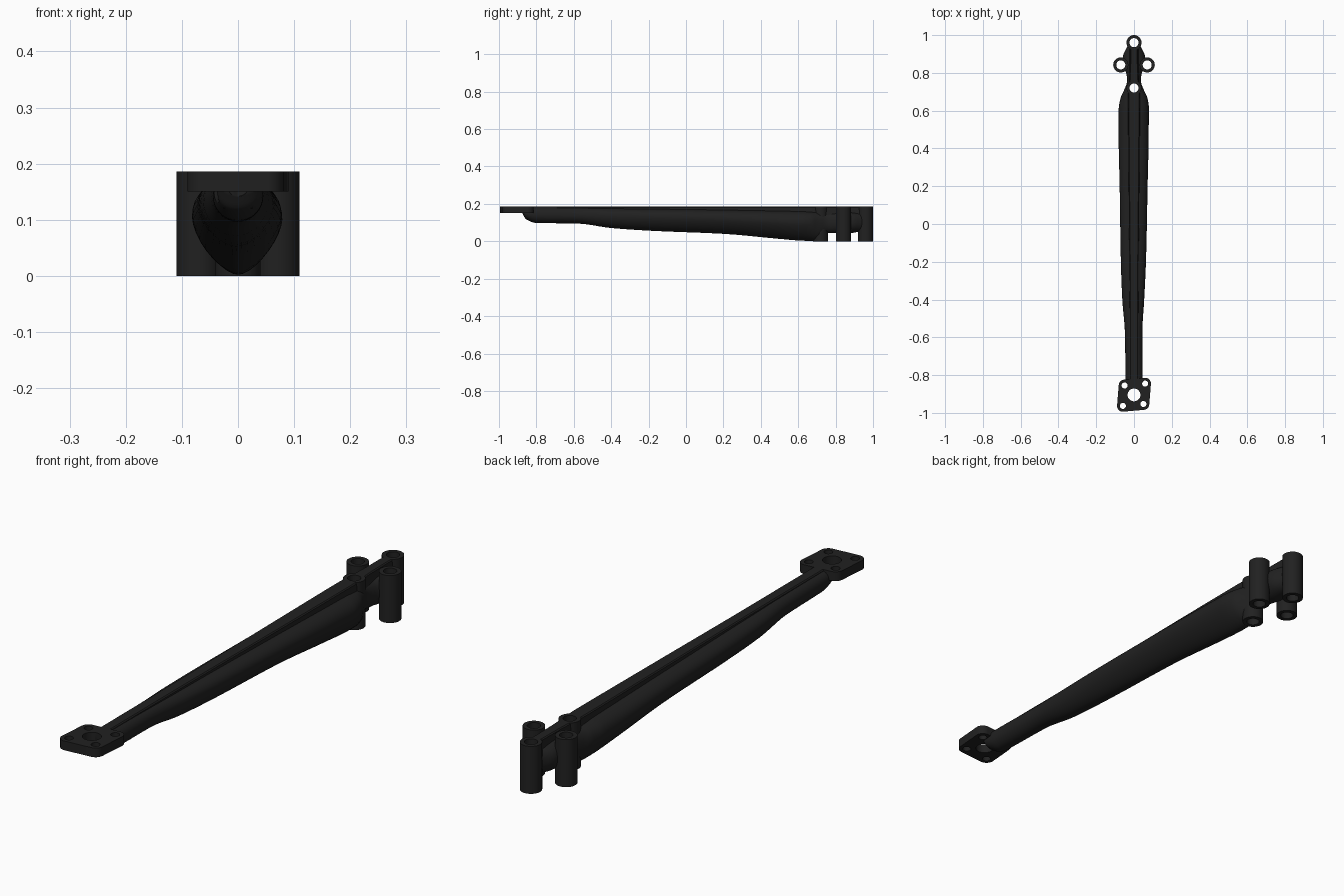
import bpy, bmesh, math
from mathutils import Vector

if "Cube" in bpy.data.objects:
    bpy.data.objects.remove(bpy.data.objects["Cube"])

TOP = 0.186
black = bpy.data.materials.new("black_plastic")
black.diffuse_color = (0.015, 0.015, 0.015, 1)
black.use_nodes = True
black.node_tree.nodes["Principled BSDF"].inputs["Base Color"].default_value = black.diffuse_color


def finish(name, bm):
    bmesh.ops.recalc_face_normals(bm, faces=bm.faces)
    me = bpy.data.meshes.new(name)
    bm.to_mesh(me)
    bm.free()
    ob = bpy.data.objects.new(name, me)
    bpy.context.collection.objects.link(ob)
    me.materials.append(black)
    return ob


def loft(name, rings):
    bm = bmesh.new()
    loops = [[bm.verts.new(p) for p in r] for r in rings]
    n = len(loops[0])
    for a, b in zip(loops, loops[1:]):
        for i in range(n):
            j = (i + 1) % n
            bm.faces.new((a[i], a[j], b[j], b[i]))
    bm.faces.new(loops[0])
    bm.faces.new(loops[-1])
    return finish(name, bm)


def cylinders(name, specs, segs=40):
    """specs: x, y, radius, z0, z1"""
    bm = bmesh.new()
    for x, y, r, z0, z1 in specs:
        res = bmesh.ops.create_cone(bm, cap_ends=True, segments=segs, radius1=r, radius2=r, depth=z1 - z0)
        bmesh.ops.translate(bm, verts=res["verts"], vec=(x, y, (z0 + z1) / 2))
    return finish(name, bm)


def interp(st, steps):
    """Smooth monotone interpolation of the stations"""
    out = []
    for i in range(len(st) - 1):
        p0, p1, p2, p3 = (st[max(0, min(len(st) - 1, i + k))] for k in (-1, 0, 1, 2))
        h = p2[0] - p1[0]
        for s in range(steps):
            t = s / steps
            row = [p1[0] + h * t]
            for c in range(1, len(p1)):
                d = (p2[c] - p1[c]) / h

                def slope(a, b):
                    e = (b[c] - a[c]) / (b[0] - a[0]) if b[0] != a[0] else d
                    return 2 * d * e / (d + e) if d * e > 0 else 0
                m1, m2 = slope(p0, p1), slope(p2, p3)
                row.append((2*t**3 - 3*t**2 + 1) * p1[c] + (t**3 - 2*t**2 + t) * h * m1
                           + (3*t**2 - 2*t**3) * p2[c] + (t**3 - t**2) * h * m2)
            out.append(row)
    return out + [list(st[-1])]


def section(y, cx, w, zb, zm, zt, p):
    pts = []
    for k in range(36):
        a = 2 * math.pi * k / 36
        c, s = math.cos(a), math.sin(a)
        e = p if s < 0 else 0.85
        x = cx + w * math.copysign(abs(c) ** e, c)
        z = zm + (zt - zm if s > 0 else zm - zb) * math.copysign(abs(s) ** e, s)
        pts.append((x, y, z))
    return pts


# Arm body: y, centre x, half width, bottom, widest height, top, keel sharpness
arm = [(-0.875, 0, 0.036, 0.148, 0.165, 0.182, 1),
       (-0.855, 0, 0.041, 0.118, 0.15, 0.184, 1),
       (-0.80, 0, 0.045, 0.098, 0.143, 0.184, 1),
       (-0.58, -0.002, 0.046, 0.095, 0.14, 0.182, 1),
       (-0.40, -0.004, 0.058, 0.071, 0.135, 0.178, 1.05),
       (-0.18, -0.003, 0.067, 0.056, 0.13, 0.175, 1.15),
       (0.20, -0.002, 0.074, 0.04, 0.12, 0.17, 1.25),
       (0.50, -0.002, 0.080, 0.013, 0.105, 0.165, 1.3),
       (0.61, -0.001, 0.080, 0.004, 0.1, 0.163, 1.3),
       (0.67, 0, 0.070, 0.002, 0.1, 0.16, 1.2),
       (0.71, 0, 0.052, 0.006, 0.1, 0.158, 1),
       (0.76, 0, 0.036, 0.044, 0.1, 0.155, 1),
       (0.80, 0, 0.042, 0.044, 0.1, 0.155, 1),
       (0.85, 0, 0.062, 0.042, 0.1, 0.158, 1),
       (0.89, 0, 0.058, 0.045, 0.1, 0.155, 1),
       (0.94, 0, 0.036, 0.055, 0.1, 0.15, 1)]
body = loft("arm_body", [section(*r) for r in interp(arm, 5)])

# Flat rib along the top
rib_st = [(-0.85, 0.022), (-0.5, 0.022), (0.3, 0.028), (0.66, 0.03), (0.8, 0.022), (0.95, 0.02)]
rib = loft("top_rib", [[(-w - 0.004, y, 0.12), (w + 0.004, y, 0.12), (w, y, TOP - 0.004), (w - 0.004, y, TOP),
                        (-w + 0.004, y, TOP), (-w, y, TOP - 0.004)] for y, w in interp(rib_st, 4)])

# Four upright bolt sleeves
sleeves = [(0, 0.96), (-0.07, 0.842), (0.07, 0.842), (0, 0.72)]
tubes = [cylinders("bolt_sleeve", [(x, y, 0.04, 0, TOP)]) for x, y in sleeves]

# Skewed mounting plate with rounded corners
corners = [(-0.059, -0.963), (0.05, -0.953), (0.059, -0.845), (-0.05, -0.855)]
outline = []
for i, (x, y) in enumerate(corners):
    for k in range(9):
        a = math.radians(185 + 90 * i + 80 * k / 8)
        outline.append((x + 0.031 * math.cos(a), y + 0.031 * math.sin(a)))
plate = loft("mounting_plate", [[(x, y, z) for x, y in outline] for z in (0.15, TOP)])

# Drill all the holes
drills = [(x, y, 0.024, -0.1, 0.3) for x, y in sleeves]
drills += [(x, y, 0.016, -0.1, 0.3) for x, y in corners] + [(0, -0.905, 0.034, -0.1, 0.3)]
cutter = cylinders("hole_cutter", drills)
cutter.hide_render = True
for ob in [body, rib, plate] + tubes:
    mod = ob.modifiers.new("holes", "BOOLEAN")
    mod.object = cutter
    mod.operation = "DIFFERENCE"
    mod.solver = "EXACT"
    bpy.ops.object.select_all(action="DESELECT")
    bpy.context.view_layer.objects.active = ob
    ob.select_set(True)
    bpy.ops.object.modifier_apply(modifier="holes")
    bpy.ops.object.shade_smooth_by_angle(angle=math.radians(35))
bpy.data.objects.remove(cutter)
